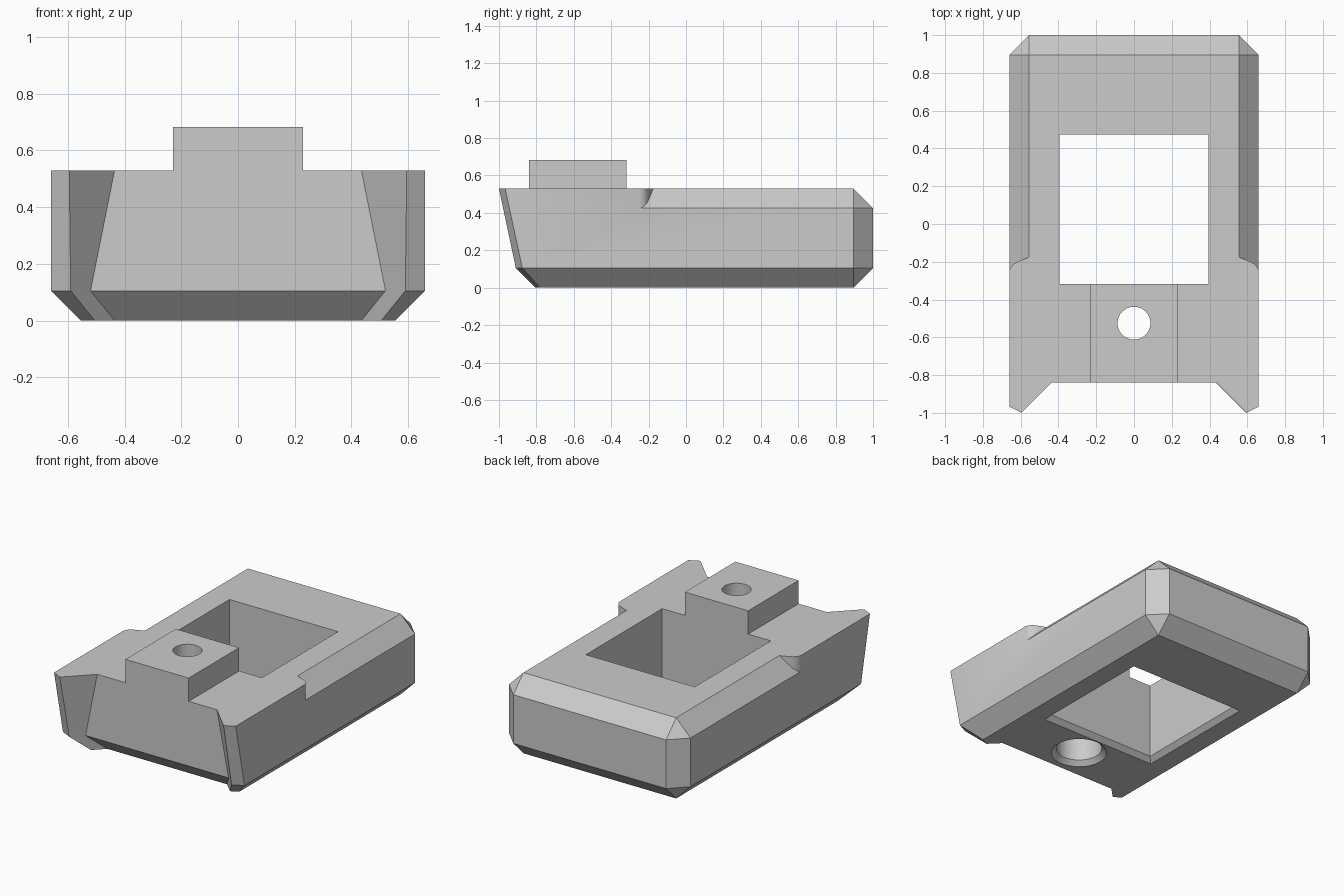
import bpy, bmesh
from math import cos, sin, tau
from mathutils import Vector

if "Cube" in bpy.data.objects:
    bpy.data.objects.remove(bpy.data.objects["Cube"], do_unlink=True)

grey = bpy.data.materials.new("plain_grey")
grey.use_nodes = True
grey.diffuse_color = (0.6, 0.6, 0.6, 1)
grey.node_tree.nodes["Principled BSDF"].inputs["Base Color"].default_value = (0.6, 0.6, 0.6, 1)


def loft(name, rings, planes=()):
    """Closed solid through rings of equal point count, trimmed by planes."""
    bm = bmesh.new()
    loops = [[bm.verts.new(p) for p in ring] for ring in rings]
    n = len(loops[0])
    for a, b in zip(loops, loops[1:]):
        for i in range(n):
            j = (i + 1) % n
            bm.faces.new((a[i], a[j], b[j], b[i]))
    bm.faces.new(loops[0][::-1])
    bm.faces.new(loops[-1])
    bmesh.ops.remove_doubles(bm, verts=bm.verts[:], dist=1e-4)
    for co, no in planes:
        geom = bm.verts[:] + bm.edges[:] + bm.faces[:]
        cut = bmesh.ops.bisect_plane(bm, geom=geom, plane_co=co, plane_no=no, clear_outer=True)
        edges = [e for e in cut["geom_cut"] if isinstance(e, bmesh.types.BMEdge)]
        bmesh.ops.contextual_create(bm, geom=edges)
        bmesh.ops.remove_doubles(bm, verts=bm.verts[:], dist=1e-4)
    bmesh.ops.recalc_face_normals(bm, faces=bm.faces[:])
    mesh = bpy.data.meshes.new(name)
    bm.to_mesh(mesh)
    bm.free()
    mesh.materials.append(grey)
    ob = bpy.data.objects.new(name, mesh)
    bpy.context.collection.objects.link(ob)
    return ob


def combine(target, tool, operation):
    """Apply a boolean and discard the tool."""
    mod = target.modifiers.new("join", 'BOOLEAN')
    mod.operation, mod.solver, mod.object = operation, 'EXACT', tool
    bpy.context.view_layer.objects.active = target
    bpy.ops.object.modifier_apply(modifier=mod.name)
    bpy.data.objects.remove(tool, do_unlink=True)


def mirrored(half, z):
    return [(x, y, z) for x, y in half] + [(-x, y, z) for x, y in reversed(half)]


def rect(x, y0, y1, z):
    return mirrored([(x, y0), (x, y1)], z)


def circle(r, z, n=48):
    return [(r * cos(tau * i / n), HOLE_Y + r * sin(tau * i / n), z) for i in range(n)]


HOLE_Y, TOP, C = -0.525, 0.53, 0.105   # screw position, deck height, chamfer

# Body: forked front leaning forward, chamfered base and back
base = [(0.435, -0.735), (0.505, -0.805), (0.555, -0.78), (0.555, 0.895), (0.555, 0.895)]
waist = [(0.52, -0.84), (0.59, -0.91), (0.66, -0.875), (0.66, 0.895), (0.555, 1)]
deck = [(0.435, -0.84), (0.595, -1), (0.66, -0.967), (0.66, 0.895), (0.555, 1)]
corner = Vector((0.555, 0.895, TOP))
trims = [(corner, (0, 1, 1)), (corner, (1, 1, 1)), (corner * Vector((-1, 1, 1)), (-1, 1, 1))]
body = loft("slotted_body", [mirrored(base, 0), mirrored(waist, C), mirrored(deck, TOP)], trims)

# Side chamfers along the deck, each ending at a curved shoulder
shoulder = [(0.54, -0.168), (0.555, -0.175), (0.61, -0.197), (0.635, -0.21),
            (0.65, -0.225), (0.66, -0.247), (0.8, -0.247), (0.8, 1.2), (0.54, 1.2)]
for side in (1, -1):
    low = [(side * x, y, 0.555 + TOP - x) for x, y in shoulder]
    high = [(x, y, 0.8) for x, y, z in low]
    combine(body, loft("shoulder_cutter", [low, high]), 'DIFFERENCE')

# Raised block at the front
combine(body, loft("raised_block", [rect(0.23, -0.84, -0.3, z) for z in (0.3, 0.683)]), 'UNION')

# Square window with a bevelled lower rim
window = [rect(0.395 + g, -0.317 - g, 0.475 + g, z) for z, g in ((-0.03, 0.06), (0.03, 0), (0.9, 0))]
combine(body, loft("window_cutter", window), 'DIFFERENCE')

# Screw hole, widened underneath, with a bevelled rim
bore = [circle(r, z) for r, z in ((0.2, -0.03), (0.14, 0.03), (0.14, 0.4), (0.087, 0.4), (0.087, 0.9))]
combine(body, loft("hole_cutter", bore), 'DIFFERENCE')

# Smooth only the round walls
bpy.ops.object.select_all(action='DESELECT')
body.select_set(True)
bpy.context.view_layer.objects.active = body
bpy.ops.object.shade_smooth_by_angle(angle=0.5)
